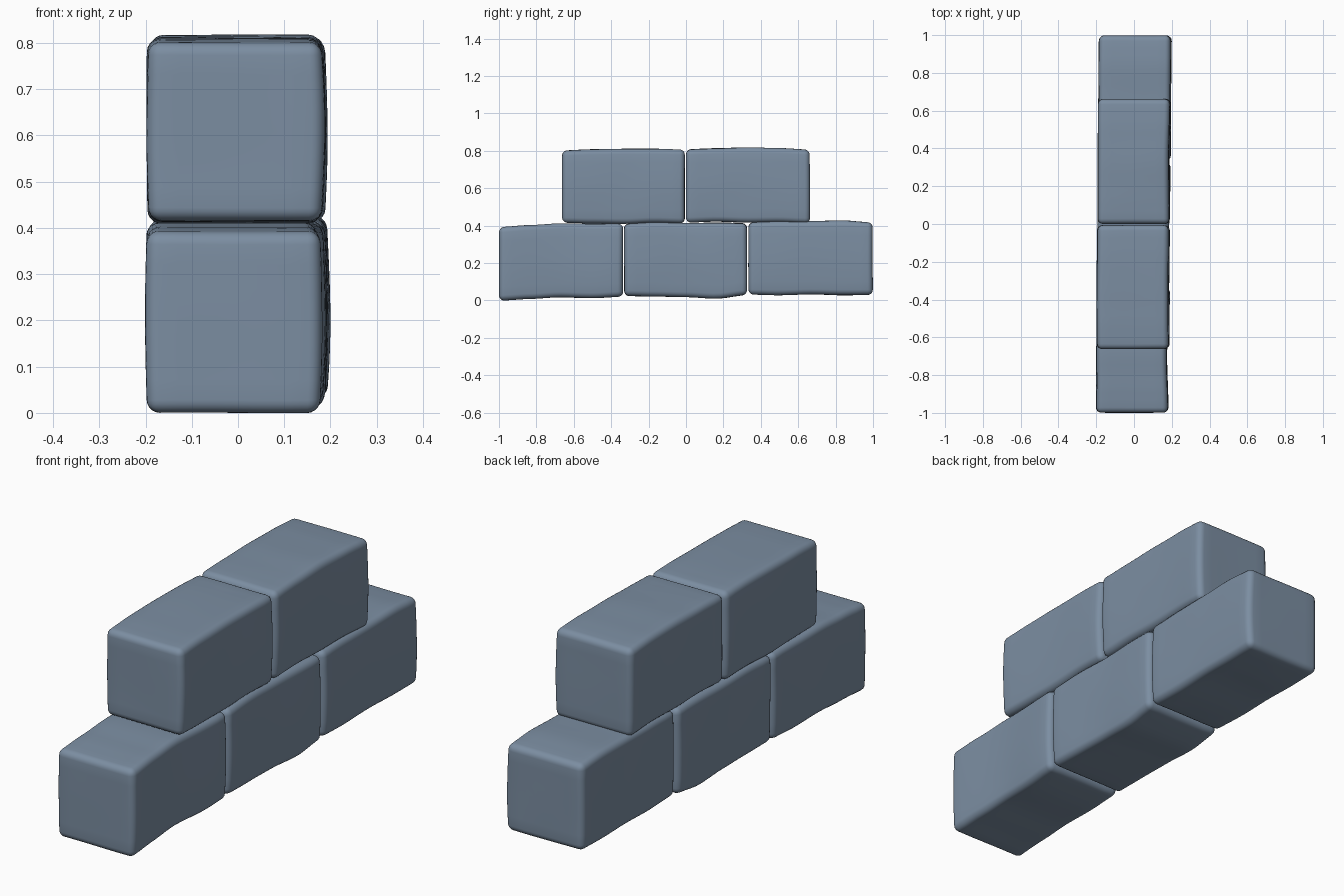
import bpy, bmesh, math
from mathutils import Vector, noise

if "Cube" in bpy.data.objects:
    bpy.data.objects.remove(bpy.data.objects["Cube"])

stone = bpy.data.materials.new("blue_grey_stone")
stone.diffuse_color = (0.2, 0.27, 0.36, 1)
stone.use_nodes = True
stone.node_tree.nodes["Principled BSDF"].inputs["Base Color"].default_value = stone.diffuse_color


def along(values, t):
    """Smoothly interpolate evenly spaced values for t in 0..1."""
    f = max(0.0, min(0.9999, t)) * (len(values) - 1)
    i = int(f)
    s = f - i
    s = s * s * (3 - 2 * s)
    return values[i] * (1 - s) + values[i + 1] * s


def brick(name, y0, y1, bottoms, tops, lefts, rights, seed):
    bm = bmesh.new()
    bmesh.ops.create_cube(bm, size=1)
    w, l, h = 0.38, y1 - y0, 0.39
    bmesh.ops.scale(bm, vec=(w, l, h), verts=bm.verts)
    # rounded edges
    bmesh.ops.bevel(bm, geom=bm.edges[:], offset=0.028, segments=5,
                    profile=0.5, affect='EDGES', clamp_overlap=True)
    # extra loops so the faces can bow
    for axis, size, n in ((0, w, 8), (1, l, 16), (2, h, 8)):
        no = Vector((0, 0, 0))
        no[axis] = 1
        inner = size - 0.06
        for k in range(1, n):
            bmesh.ops.bisect_plane(bm, geom=bm.verts[:] + bm.edges[:] + bm.faces[:],
                                   plane_co=no * (inner * (k / n - 0.5)), plane_no=no)
    # hand-cut unevenness
    for v in bm.verts:
        u, t, s = v.co.x / w + 0.5, v.co.y / l + 0.5, v.co.z / h + 0.5
        bulge = 0.007 * math.sin(math.pi * max(0, min(1, s)))
        n = noise.noise_vector(v.co * 4 + Vector((seed * 7.3, seed * 3.1, 0)))
        xa, xb = along(lefts, t) - bulge * 0.4, along(rights, t) + bulge
        za, zb = along(bottoms, t), along(tops, t)
        v.co = Vector((xa + (xb - xa) * u + n.x * 0.003,
                       y0 + l * t + n.y * 0.002,
                       za + (zb - za) * s + n.z * 0.002))
    me = bpy.data.meshes.new(name)
    bm.to_mesh(me)
    bm.free()
    me.materials.append(stone)
    for p in me.polygons:
        p.use_smooth = True
    ob = bpy.data.objects.new(name, me)
    bpy.context.collection.objects.link(ob)


# lower course
brick("lower_brick_front", -0.999, -0.337, (0.0, 0.008, 0.017, 0.013, 0.02),
      (0.393, 0.403, 0.412, 0.41, 0.41), (-0.198, -0.197, -0.194), (0.176, 0.17, 0.184), 1)
brick("lower_brick_middle", -0.331, 0.326, (0.024, 0.021, 0.018, 0.01, 0.028),
      (0.41, 0.418, 0.413, 0.416, 0.413), (-0.195, -0.192, -0.19), (0.182, 0.179, 0.188), 2)
brick("lower_brick_back", 0.334, 0.998, (0.032, 0.028, 0.032, 0.028, 0.03),
      (0.417, 0.423, 0.424, 0.427, 0.417), (-0.184, -0.186, -0.184), (0.187, 0.19, 0.192), 3)
# upper course
brick("upper_brick_front", -0.662, -0.007, (0.416, 0.413, 0.41, 0.416, 0.412),
      (0.802, 0.808, 0.81, 0.81, 0.806), (-0.194, -0.195, -0.192), (0.18, 0.178, 0.182), 4)
brick("upper_brick_back", 0.0, 0.662, (0.416, 0.421, 0.416, 0.418, 0.412),
      (0.808, 0.813, 0.817, 0.814, 0.806), (-0.19, -0.19, -0.188), (0.183, 0.181, 0.187), 5)
